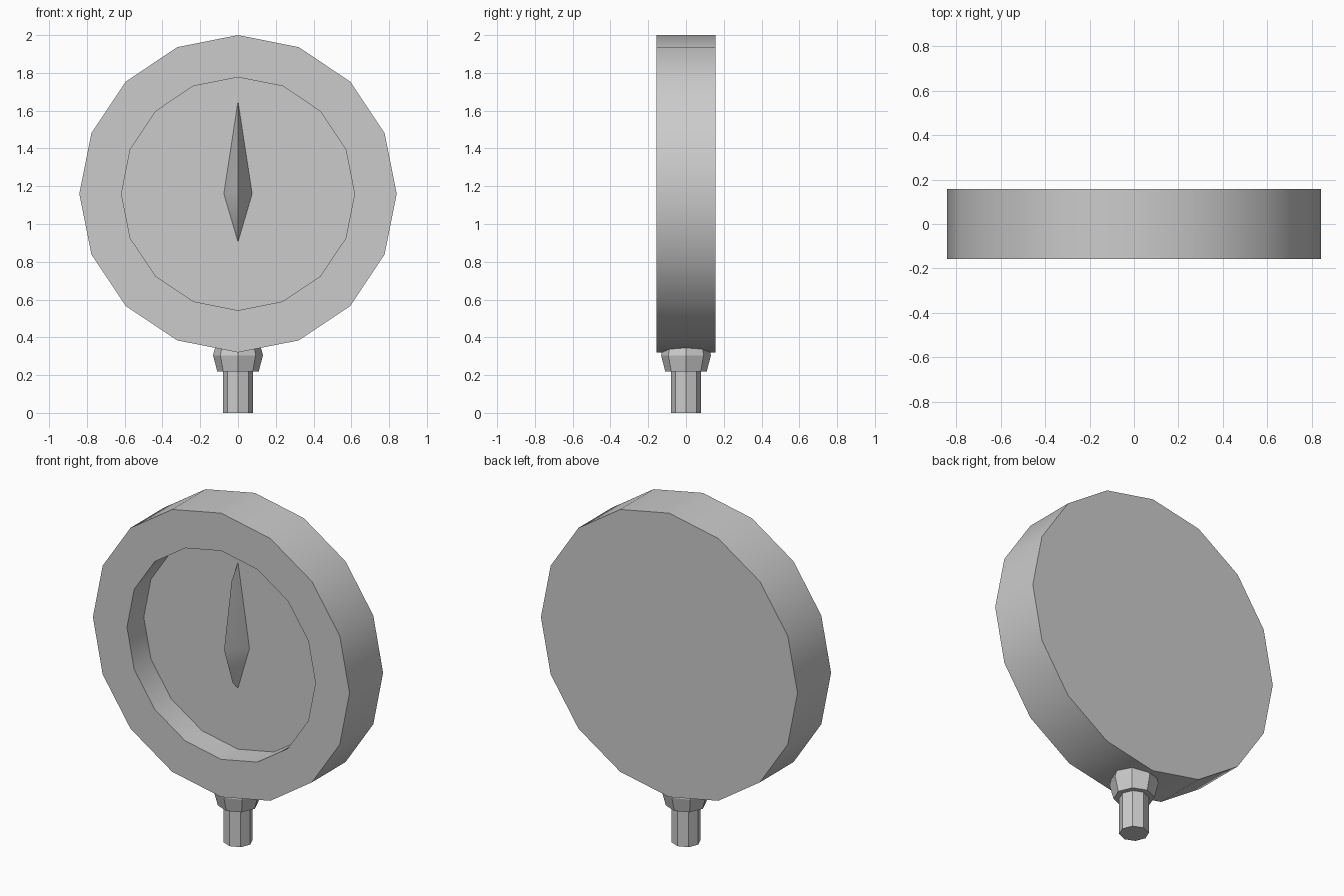
import bpy, bmesh
from math import radians, sin, cos, tau
from mathutils import Matrix

cube = bpy.data.objects.get("Cube")
if cube:
    bpy.data.objects.remove(cube)

grey = bpy.data.materials.new("plain grey")
grey.use_nodes = True
colour = (0.6, 0.6, 0.6, 1)
grey.diffuse_color = colour
grey.node_tree.nodes["Principled BSDF"].inputs["Base Color"].default_value = colour


def finish(name, bm, smooth_angle=None):
    bmesh.ops.recalc_face_normals(bm, faces=bm.faces)
    mesh = bpy.data.meshes.new(name)
    bm.to_mesh(mesh)
    bm.free()
    mesh.materials.append(grey)
    obj = bpy.data.objects.new(name, mesh)
    bpy.context.collection.objects.link(obj)
    if smooth_angle:
        bpy.ops.object.select_all(action='DESELECT')
        obj.select_set(True)
        bpy.context.view_layer.objects.active = obj
        bpy.ops.object.shade_smooth_by_angle(angle=radians(smooth_angle))
    return obj


def lathe(name, sides, profile, matrix=Matrix(), smooth_angle=None):
    """Turn (radius, height) points around z, close both ends with caps."""
    bm = bmesh.new()
    rings = [[bm.verts.new((r * cos(tau * i / sides), r * sin(tau * i / sides), h))
              for i in range(sides)] for r, h in profile]
    for a, b in zip(rings, rings[1:]):
        for i in range(sides):
            j = (i + 1) % sides
            bm.faces.new((a[i], a[j], b[j], b[i]))
    bm.faces.new(rings[0])
    bm.faces.new(rings[-1])
    bm.transform(matrix)
    return finish(name, bm, smooth_angle)


# Round case with a recessed face, turned to look along -y
CENTRE = 1.16
facing = Matrix.Translation((0, 0, CENTRE)) @ Matrix.Rotation(radians(90), 4, 'X')
lathe("gauge_case", 16,
      [(0.84, -0.157), (0.84, 0.157), (0.617, 0.157), (0.617, 0.0)],
      facing, 30)

# Pipe stem and collar nut below the case
lathe("stem", 8, [(0.08, 0), (0.08, 0.25)])
lathe("collar_nut", 8, [(0.11, 0.22), (0.132, 0.305), (0.11, 0.39)])

# Ridged needle standing on the recessed face
bm = bmesh.new()
top, bottom, ridge_top, peak, ridge_bottom = [
    bm.verts.new((0, y, z)) for y, z in
    ((0, 1.65), (0, 0.905), (-0.06, 1.56), (-0.13, 1.18), (-0.05, 0.955))]
for side in (-1, 1):
    edge = bm.verts.new((side * 0.075, 0, CENTRE))
    for a, b in ((top, ridge_top), (ridge_top, peak),
                 (peak, ridge_bottom), (ridge_bottom, bottom), (bottom, top)):
        bm.faces.new((a, b, edge))
finish("needle", bm, 30)
